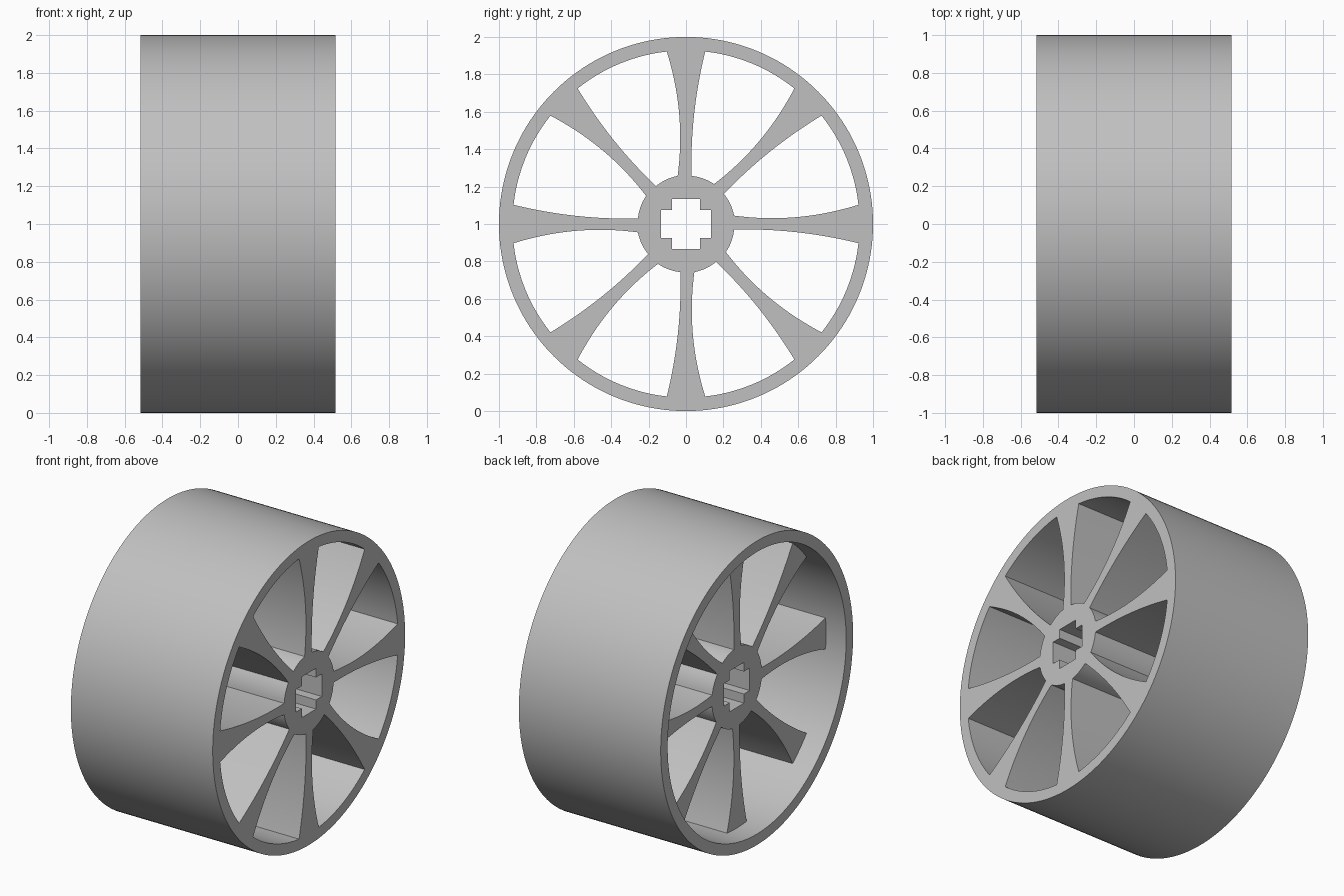
import bpy, bmesh
from math import cos, sin, pi, atan2, hypot, radians

cube = bpy.data.objects.get("Cube")
if cube:
    bpy.data.objects.remove(cube, do_unlink=True)

# Main sizes: the wheel turns about the x axis
SPOKES = 8
STEP = 2 * pi / SPOKES
HALF_WIDTH = 0.516
WEB_BACK = -0.37          # recessed face of hub and spokes
HUB_S, RIM_S = 0.257, 0.922


def polar(r, a):
    return (r * cos(a), r * sin(a))


def arc(p, q, n):
    """Counter-clockwise arc about the axle from p to q, both ends included."""
    a, b = atan2(p[1], p[0]), atan2(q[1], q[0])
    b += 2 * pi if b < a else 0
    r, s = hypot(*p), hypot(*q)
    return [polar(r + (s - r) * i / n, a + (b - a) * i / n) for i in range(n + 1)]


def spoke_edge(index, side, n=20):
    """Curved flank of one spoke from hub to rim; side is +1 or -1."""
    a = index * STEP
    low, waist, bend = (0.46, 0.031, 0.336) if side > 0 else (0.32, 0.029, 0.203)
    pts = []
    for i in range(n + 1):
        s = HUB_S + (RIM_S - HUB_S) * i / n
        d = side * (waist + bend * (s - low) ** 2)
        pts.append((s * cos(a) - d * sin(a), s * sin(a) + d * cos(a)))
    return pts


# Outlines in the plane of the wheel
outer = [polar(1, 2 * pi * i / 160) for i in range(160)]
inner, star, openings = [], [], []
for k in range(SPOKES):
    before, after = spoke_edge(k, -1), spoke_edge(k, 1)
    following = spoke_edge(k + 1, -1)
    tip = arc(before[-1], after[-1], 4)
    rim = arc(after[-1], following[-1], 16)
    hub = arc(after[0], following[0], 8)
    inner += tip[:-1] + rim[:-1]
    star += before[:-1] + tip[:-1] + after[:0:-1] + hub[:-1]
    openings.append(after[:-1] + rim[:-1] + following[:0:-1] + hub[:0:-1])

# Cross-shaped axle hole
W, T = 0.134, 0.074
cross = []
for c, s in ((1, 0), (0, 1), (-1, 0), (0, -1)):
    for u, v in ((W, -T), (W, T), (T, T)):
        cross.append((u * c - v * s, u * s + v * c))

bm = bmesh.new()


def ring(loop, x):
    return [bm.verts.new((x, y, z + 1)) for y, z in loop]


def wall(loop, x0, x1):
    a, b = ring(loop, x0), ring(loop, x1)
    for i in range(len(a)):
        j = (i + 1) % len(a)
        bm.faces.new((a[i], a[j], b[j], b[i]))


def cap(loops, x):
    edges = []
    for loop in loops:
        v = ring(loop, x)
        edges += [bm.edges.new((v[i - 1], v[i])) for i in range(len(v))]
    bmesh.ops.triangle_fill(bm, edges=edges, use_beauty=True, normal=(1, 0, 0))


# Rim, recess, spokes, hub and axle hole
wall(outer, -HALF_WIDTH, HALF_WIDTH)
wall(inner, -HALF_WIDTH, WEB_BACK)
for loop in openings + [cross]:
    wall(loop, WEB_BACK, HALF_WIDTH)
cap([outer, cross] + openings, HALF_WIDTH)
cap([star, cross], WEB_BACK)
cap([outer, inner], -HALF_WIDTH)

bmesh.ops.remove_doubles(bm, verts=bm.verts, dist=1e-5)
bmesh.ops.recalc_face_normals(bm, faces=bm.faces)
mesh = bpy.data.meshes.new("spoked_wheel")
bm.to_mesh(mesh)
bm.free()
wheel = bpy.data.objects.new("spoked_wheel", mesh)
bpy.context.collection.objects.link(wheel)

# Plain grey material
grey = bpy.data.materials.new("light_grey")
grey.use_nodes = True
colour = (0.53, 0.53, 0.53, 1)
grey.diffuse_color = colour
grey.node_tree.nodes["Principled BSDF"].inputs["Base Color"].default_value = colour
mesh.materials.append(grey)

# Smooth curved walls, sharp corners
bpy.ops.object.select_all(action="DESELECT")
wheel.select_set(True)
bpy.context.view_layer.objects.active = wheel
bpy.ops.object.shade_smooth_by_angle(angle=radians(25))
